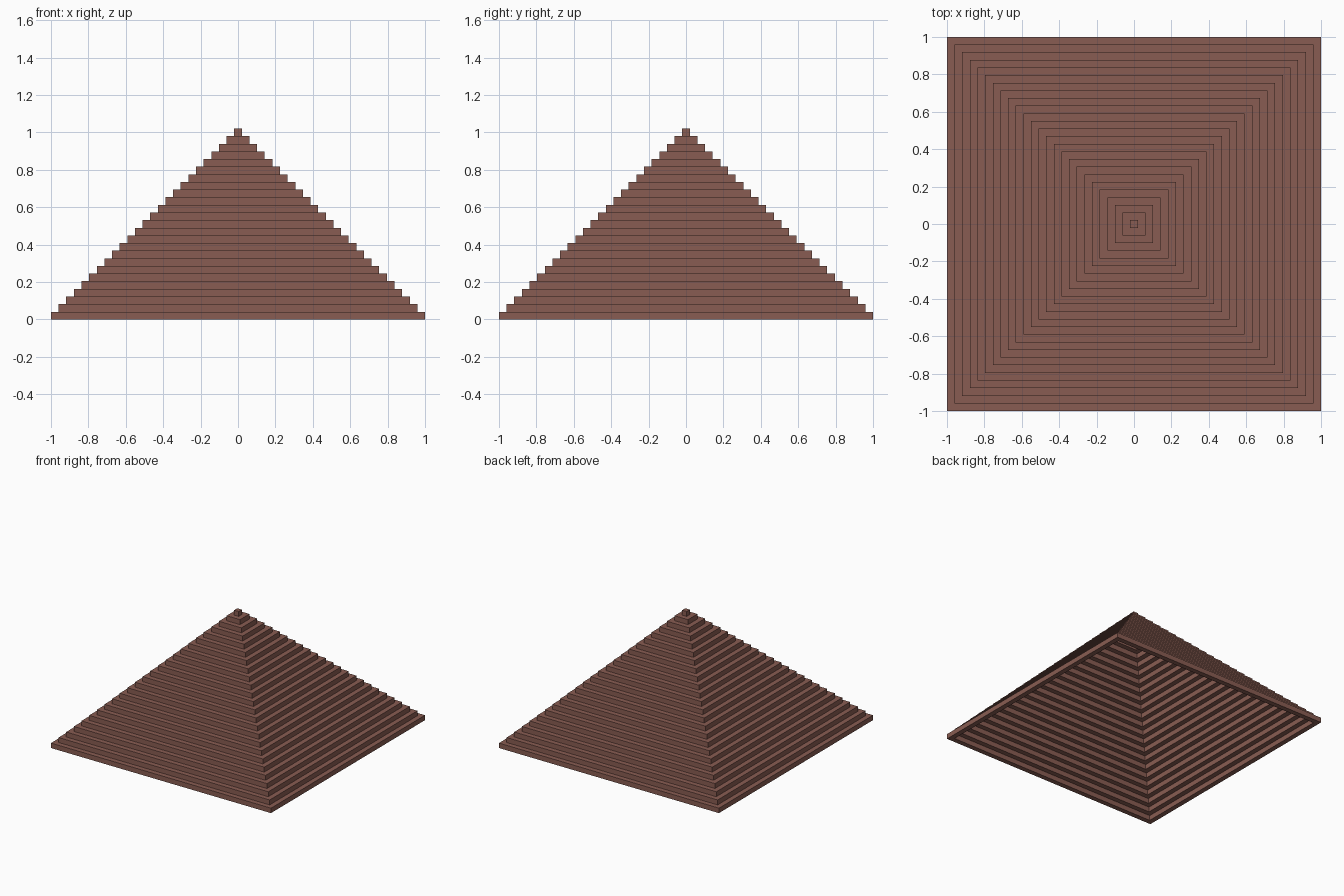
import bpy
import bmesh

# Remove the default cube
default_cube = bpy.data.objects.get("Cube")
if default_cube:
    bpy.data.objects.remove(default_cube, do_unlink=True)

COURSES = 25
BLOCK = 2 / (2 * COURSES - 1)   # each course is one block high and one block wide

brown = bpy.data.materials.new("brown_brick")
brown.use_nodes = True
COLOUR = (0.25, 0.108, 0.085, 1)
brown.diffuse_color = COLOUR
brown.node_tree.nodes["Principled BSDF"].inputs["Base Color"].default_value = COLOUR


def square(bm, half, z):
    """Four corner vertices of a level square, counter-clockwise."""
    return [bm.verts.new((x * half, y * half, z))
            for x, y in ((-1, -1), (1, -1), (1, 1), (-1, 1))]


def add_object(name, bm):
    bmesh.ops.recalc_face_normals(bm, faces=bm.faces)
    mesh = bpy.data.meshes.new(name)
    bm.to_mesh(mesh)
    bm.free()
    mesh.materials.append(brown)
    bpy.context.collection.objects.link(bpy.data.objects.new(name, mesh))


# Hollow square courses, each stepping in by one block
for level in range(COURSES - 1):
    outer = 1 - level * BLOCK
    inner = outer - BLOCK
    low, high = level * BLOCK, (level + 1) * BLOCK
    bm = bmesh.new()
    loops = [square(bm, half, z) for half, z in
             ((outer, low), (outer, high), (inner, high), (inner, low))]
    for a, b in zip(loops, loops[1:] + loops[:1]):
        for i in range(4):
            j = (i + 1) % 4
            bm.faces.new((a[i], a[j], b[j], b[i]))
    add_object(f"course_{level + 1:02d}", bm)

# Single block on the summit
bm = bmesh.new()
bmesh.ops.create_cube(bm, size=BLOCK)
bmesh.ops.translate(bm, verts=bm.verts, vec=(0, 0, (COURSES - 0.5) * BLOCK))
add_object("capstone", bm)
